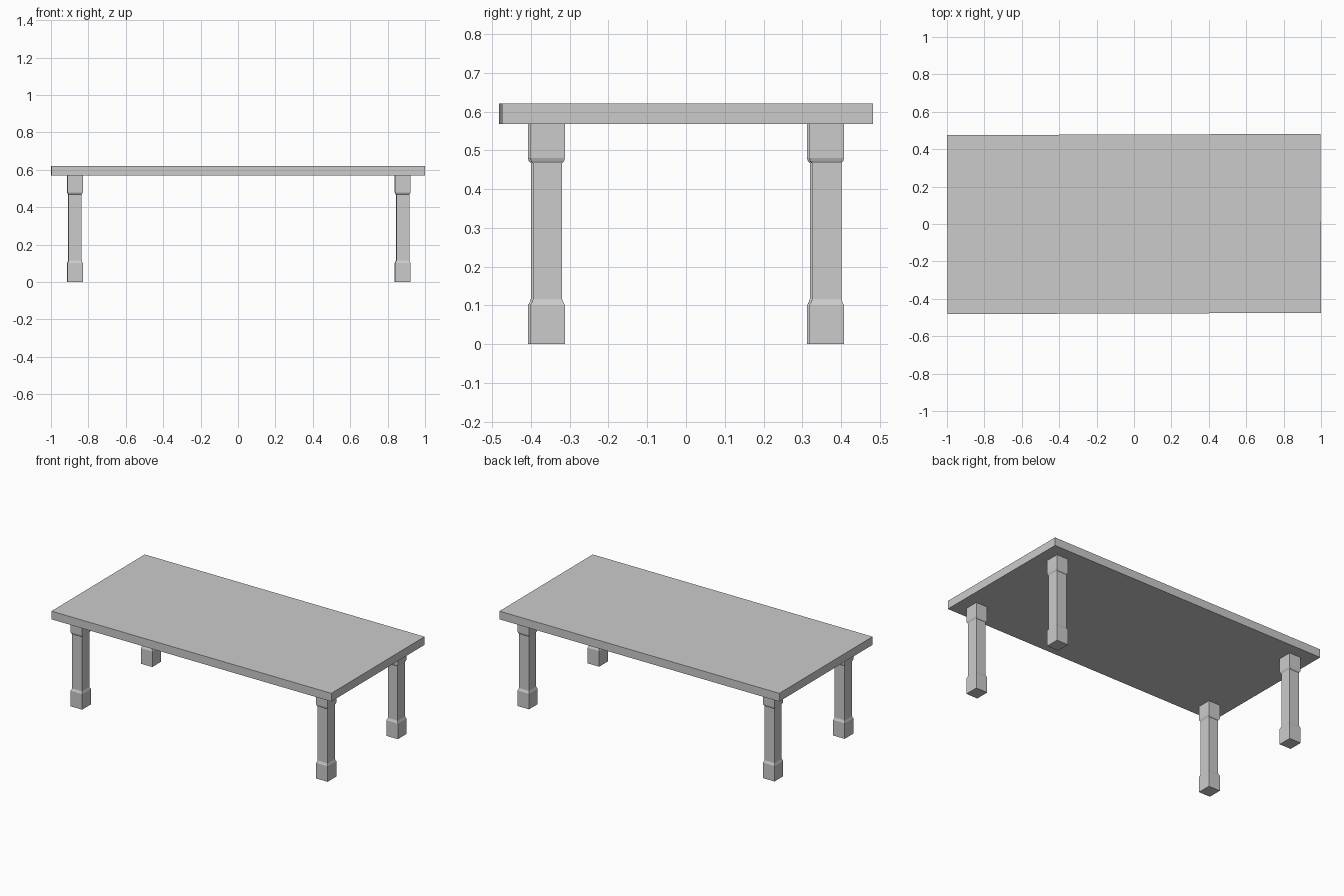
import bpy, bmesh
from mathutils import Matrix

if "Cube" in bpy.data.objects:
    bpy.data.objects.remove(bpy.data.objects["Cube"])

SKEW = Matrix.Rotation(0.0033, 4, 'Z')   # whole table sits very slightly turned
TOP_Z, UNDER_Z = 0.621, 0.568


def square_stack(name, cx, cy, rings):
    """Closed prism from (z, half_x, half_y) rectangular rings."""
    bm = bmesh.new()
    loops = []
    for z, hx, hy in rings:
        loops.append([bm.verts.new((cx + sx * hx, cy + sy * hy, z))
                      for sx, sy in ((-1, -1), (1, -1), (1, 1), (-1, 1))])
    bm.faces.new(loops[0][::-1])
    bm.faces.new(loops[-1])
    for a, b in zip(loops, loops[1:]):
        for i in range(4):
            j = (i + 1) % 4
            bm.faces.new((a[i], a[j], b[j], b[i]))
    bm.transform(SKEW)
    mesh = bpy.data.meshes.new(name)
    bm.to_mesh(mesh)
    bm.free()
    obj = bpy.data.objects.new(name, mesh)
    bpy.context.collection.objects.link(obj)
    return obj


# Flat rectangular top
square_stack("table_top", 0, 0, [(UNDER_Z, 0.9985, 0.4785), (TOP_Z, 0.9985, 0.4785)])

# Square legs: wide foot block, slimmer shaft, wide head block
leg_rings = [
    (0.0, 0.041, 0.0445),
    (0.101, 0.041, 0.0445),
    (0.107, 0.038, 0.041),
    (0.116, 0.035, 0.0375),
    (0.467, 0.035, 0.0375),
    (0.472, 0.038, 0.0425),
    (0.480, 0.041, 0.0445),
    (UNDER_Z, 0.041, 0.0445),
]
for side, x in (("left", -0.872), ("right", 0.88)):
    for end, y in (("front", -0.36), ("back", 0.36)):
        square_stack(f"{end}_{side}_leg", x, y, leg_rings)
